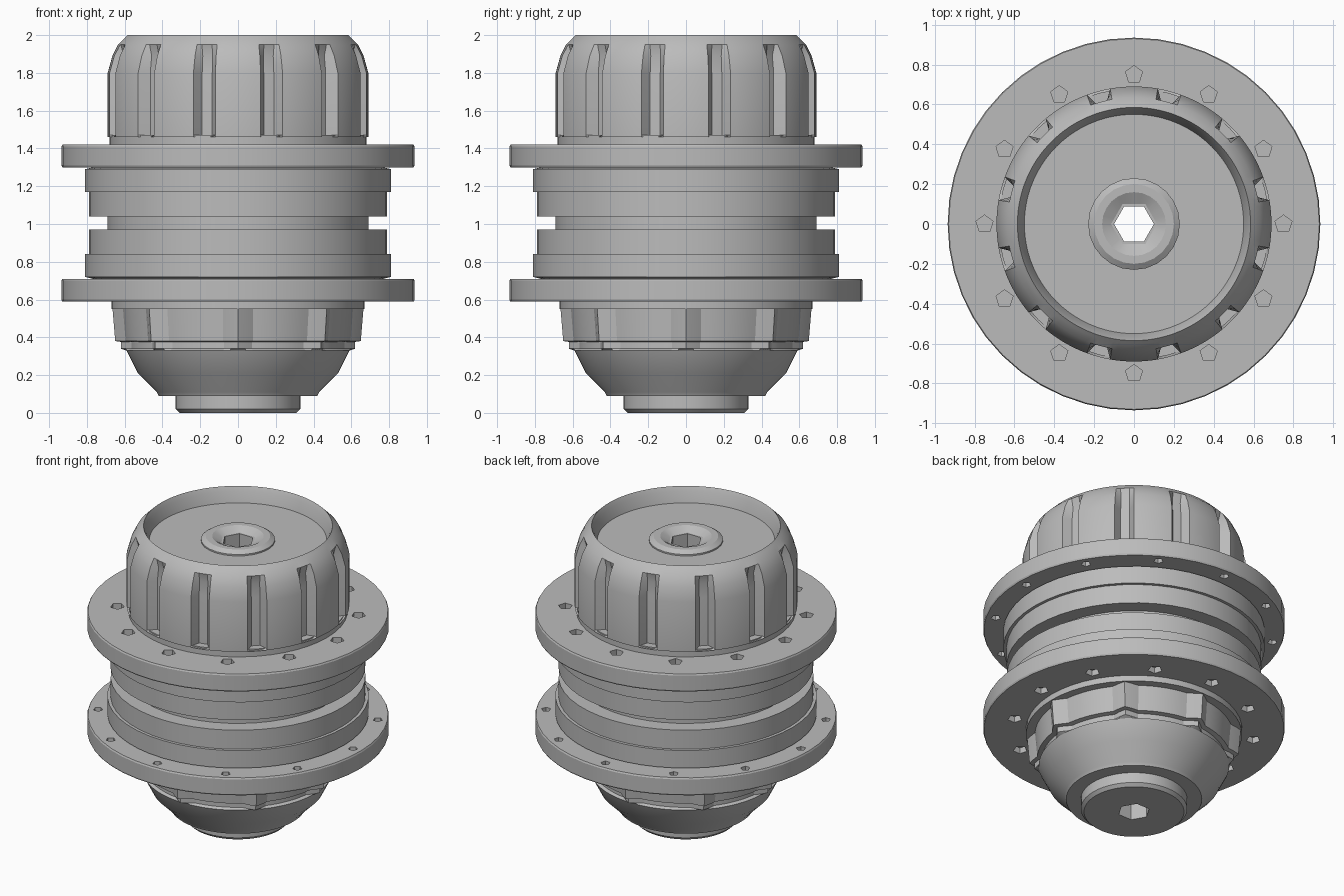
import bpy, bmesh
from math import pi, cos, sin, radians

if "Cube" in bpy.data.objects:
    bpy.data.objects.remove(bpy.data.objects["Cube"])

metal = bpy.data.materials.new("plain grey metal")
metal.use_nodes = True
GREY = (0.5, 0.5, 0.5, 1)
metal.diffuse_color = GREY
metal.node_tree.nodes["Principled BSDF"].inputs["Base Color"].default_value = GREY


# Cross-section shapes: radius as a function of angle
def circle(r, a):
    return r


def hexagon(r, a):
    return r * cos(pi / 6) / cos(a % (pi / 3) - pi / 6)


def slots(depth):
    def shape(r, a):
        off = abs(a % (pi / 6) - pi / 12)
        return r - depth * max(0, min(1, 2 - off / radians(2.5)))
    return shape


def scallops(depth):
    def shape(r, a):
        t = abs(a % (pi / 4) - pi / 8) / (pi / 8)
        return r - depth * min(1, max(0, (1 - t) * 3))
    return shape


def finish(name, bm):
    bmesh.ops.recalc_face_normals(bm, faces=bm.faces)
    mesh = bpy.data.meshes.new(name)
    bm.to_mesh(mesh)
    bm.free()
    mesh.materials.append(metal)
    ob = bpy.data.objects.new(name, mesh)
    bpy.context.collection.objects.link(ob)
    return ob


def smooth(ob):
    bpy.ops.object.select_all(action="DESELECT")
    ob.select_set(True)
    bpy.context.view_layer.objects.active = ob
    bpy.ops.object.shade_smooth_by_angle(angle=radians(25))


def turned(name, rows, segs=48):
    """Closed ring turned from rows of (radius, height, optional shape)."""
    bm = bmesh.new()
    rings = []
    for r, z, *shape in rows:
        f = shape[0] if shape else circle
        angles = [2 * pi * i / segs for i in range(segs)]
        rings.append([bm.verts.new((f(r, a) * cos(a), f(r, a) * sin(a), z)) for a in angles])
    for low, high in zip(rings, rings[1:] + rings[:1]):
        for i in range(segs):
            j = (i + 1) % segs
            bm.faces.new((low[i], low[j], high[j], high[i]))
    ob = finish(name, bm)
    smooth(ob)
    return ob


def drill(ob, pits):
    """Cut twelve small tapered pits per (radius, height, size)."""
    bm = bmesh.new()
    for r, z, size in pits:
        for k in range(12):
            a = k * pi / 6
            new = bmesh.ops.create_cone(bm, cap_ends=True, segments=5, radius1=size,
                                        radius2=size, depth=0.08)["verts"]
            bmesh.ops.translate(bm, verts=new, vec=(r * cos(a), r * sin(a), z))
    cutter = finish("pit_cutter", bm)
    cutter.hide_render = True
    mod = ob.modifiers.new("pits", "BOOLEAN")
    mod.operation = "DIFFERENCE"
    mod.solver = "EXACT"
    mod.object = cutter
    bpy.context.view_layer.objects.active = ob
    bpy.ops.object.modifier_apply(modifier=mod.name)
    bpy.data.objects.remove(cutter)
    smooth(ob)


# Slotted cap with dished top
deep, shallow = slots(0.06), slots(0.045)
turned("slotted_cap", [
    (0.1, 1.46, hexagon), (0.69, 1.46), (0.69, 1.47, deep), (0.69, 1.80, deep),
    (0.665, 1.89, shallow), (0.635, 1.95), (0.60, 1.985), (0.585, 2.0),
    (0.57, 1.97), (0.55, 1.90), (0.1, 1.90, hexagon)], 144)

# Raised collar round the bore
turned("bore_collar", [
    (0.23, 1.89), (0.23, 1.91), (0.20, 1.93), (0.16, 1.93), (0.115, 1.90, hexagon),
    (0.115, 1.89, hexagon)], 24)

# Mirrored flanges and stepped bands
upper = turned("upper_flange", [(0.6, 1.30), (0.93, 1.30), (0.935, 1.31),
                                (0.935, 1.41), (0.93, 1.42), (0.6, 1.42)])
lower = turned("lower_flange", [(0.6, 0.59), (0.93, 0.59), (0.935, 0.60),
                                (0.935, 0.70), (0.93, 0.71), (0.6, 0.71)])
drill(upper, [(0.75, 1.42, 0.045), (0.87, 1.30, 0.03)])
drill(lower, [(0.75, 0.59, 0.045), (0.87, 0.71, 0.03)])

for name, middle, way in (("upper", 1.17, 1), ("lower", 0.84, -1)):
    turned(name + "_wide_band", [(0.6, middle), (0.81, middle),
                                 (0.81, middle + way * 0.12), (0.77, middle + way * 0.13),
                                 (0.6, middle + way * 0.13)])
    turned(name + "_narrow_band", [(0.6, middle), (0.79, middle),
                                   (0.79, middle - way * 0.13), (0.6, middle - way * 0.13)])

# Necks between the rings
for name, low, high, r in (("cap_neck", 1.41, 1.47, 0.68),
                           ("middle_neck", 0.96, 1.05, 0.69),
                           ("base_neck", 0.55, 0.60, 0.67)):
    turned(name, [(0.55, low), (r, low), (r, high), (0.55, high)])

# Scalloped nut below the lower flange
cut = scallops(0.05)
turned("scalloped_nut", [(0.5, 0.36), (0.65, 0.38, cut), (0.665, 0.56, cut), (0.5, 0.56)], 96)

# Rounded lower bowl with ridged shoulder
turned("lower_bowl", [
    (0.1, 0.09, hexagon), (0.42, 0.09), (0.43, 0.11), (0.53, 0.21), (0.59, 0.33),
    (0.62, 0.34, cut), (0.62, 0.38, cut), (0.1, 0.38, hexagon)], 96)

# Foot and through bore
turned("foot", [(0.1, 0.0, hexagon), (0.31, 0.0), (0.33, 0.02), (0.33, 0.10),
                (0.1, 0.10, hexagon)])
turned("bore_wall", [(0.1, 0.01, hexagon), (0.1, 1.90, hexagon),
                     (0.14, 1.89), (0.14, 0.01)])
